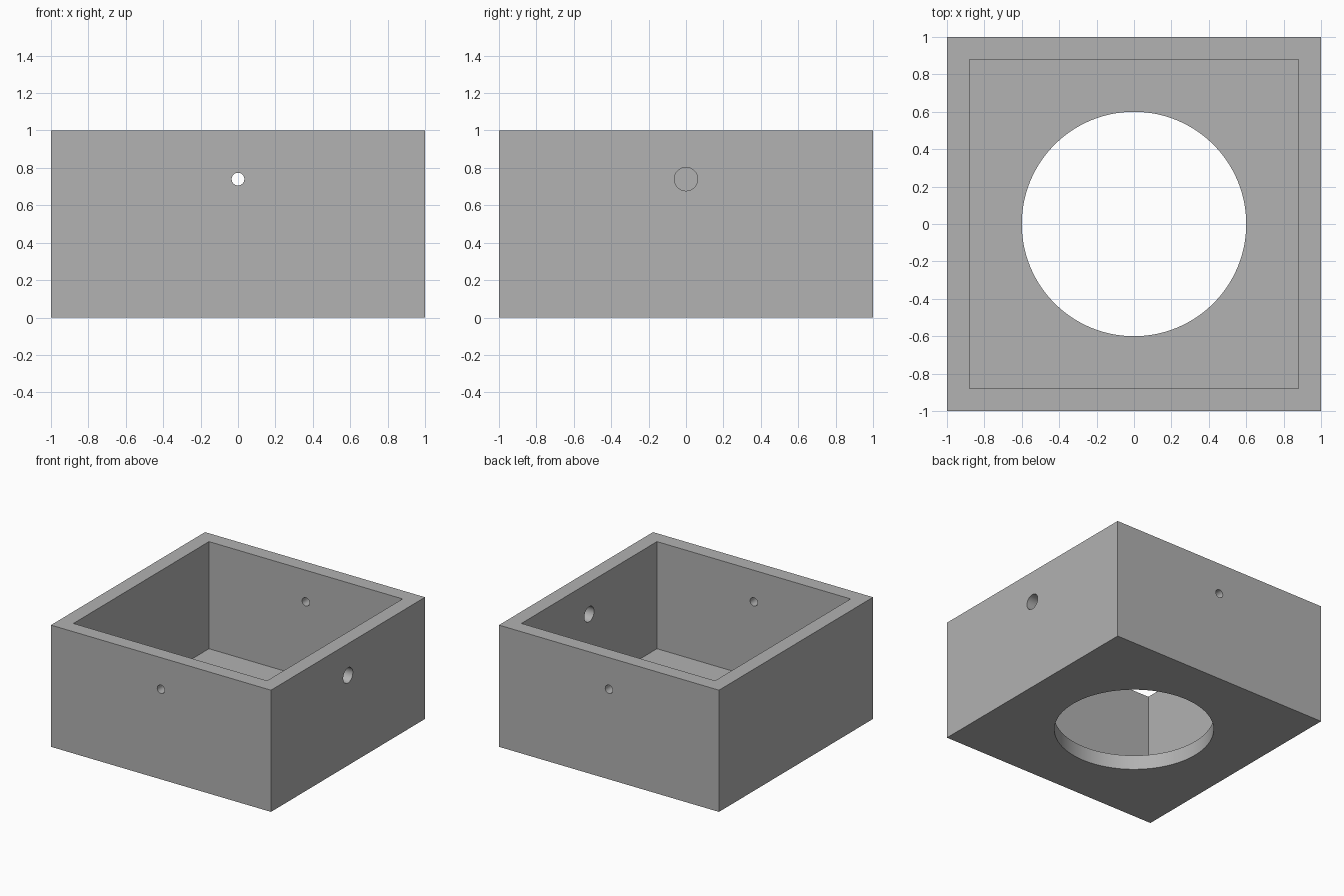
import bpy
from math import pi, radians

if "Cube" in bpy.data.objects:
    bpy.data.objects.remove(bpy.data.objects["Cube"], do_unlink=True)

WALL = 0.12      # wall and floor thickness
HEIGHT = 1.0
HOLE_Z = 0.74    # height of the side holes

grey = bpy.data.materials.new("plain_grey")
grey.use_nodes = True
colour = (0.445, 0.445, 0.445, 1)
grey.diffuse_color = colour
grey.node_tree.nodes["Principled BSDF"].inputs["Base Color"].default_value = colour


def block(name, width, z_low, z_high):
    bpy.ops.mesh.primitive_cube_add(size=1, location=(0, 0, (z_low + z_high) / 2))
    ob = bpy.context.object
    ob.name = name
    ob.scale = (width, width, z_high - z_low)
    bpy.ops.object.transform_apply(location=True, scale=True)
    ob.data.materials.append(grey)
    return ob


def rod(name, radius, depth, location, rotation=(0, 0, 0), sides=48):
    bpy.ops.mesh.primitive_cylinder_add(vertices=sides, radius=radius, depth=depth,
                                        location=location, rotation=rotation)
    ob = bpy.context.object
    ob.name = name
    ob.data.materials.append(grey)
    return ob


# Solid box and the shapes cut out of it
box = block("open_box", 2, 0, HEIGHT)
cutters = [
    block("cavity_cutter", 2 - 2 * WALL, WALL, HEIGHT + 0.2),
    rod("floor_hole_cutter", 0.6, 0.4, (0, 0, WALL / 2), sides=128),
    rod("front_hole_cutter", 0.034, 0.4, (0, -1, HOLE_Z), (pi / 2, 0, 0)),
    rod("back_hole_cutter", 0.034, 0.4, (0, 1, HOLE_Z), (pi / 2, 0, 0)),
    rod("left_hole_cutter", 0.0625, 0.4, (1, 0, HOLE_Z), (0, pi / 2, 0)),
]

bpy.ops.object.select_all(action="DESELECT")
box.select_set(True)
bpy.context.view_layer.objects.active = box
for cutter in cutters:
    cutter.hide_render = True
    cut = box.modifiers.new(cutter.name, "BOOLEAN")
    cut.operation = "DIFFERENCE"
    cut.solver = "EXACT"
    cut.object = cutter
    bpy.ops.object.modifier_apply(modifier=cut.name)
    bpy.data.objects.remove(cutter, do_unlink=True)

# Smooth round holes, crisp box edges
bpy.ops.object.shade_smooth_by_angle(angle=radians(30))
